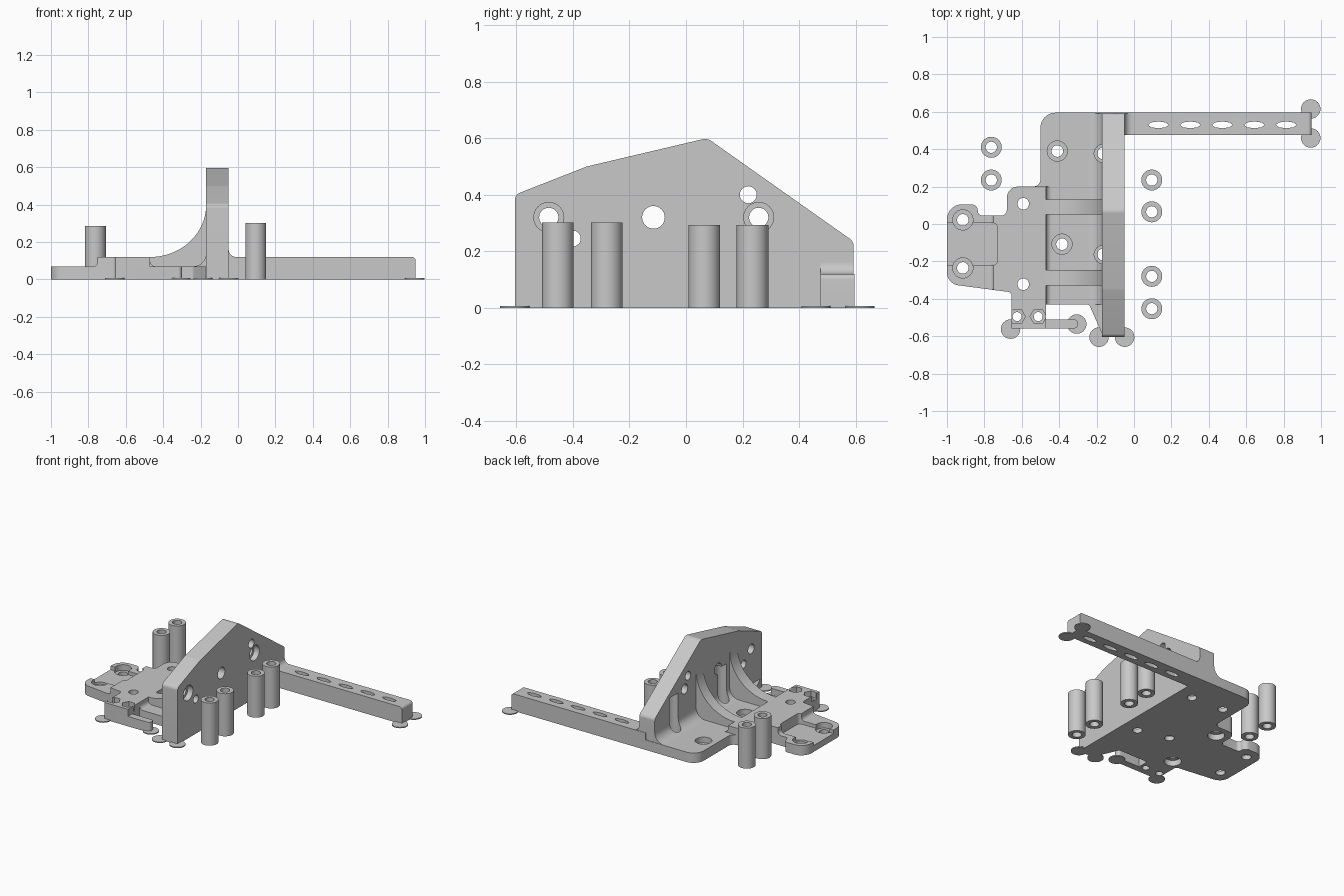
import bpy, bmesh, math
from mathutils import Vector

cube = bpy.data.objects.get("Cube")
if cube:
    bpy.data.objects.remove(cube, do_unlink=True)

grey = bpy.data.materials.new("plain grey")
grey.use_nodes = True
grey.diffuse_color = (0.58, 0.58, 0.58, 1)
grey.node_tree.nodes["Principled BSDF"].inputs["Base Color"].default_value = grey.diffuse_color


def rounded(corners, steps=8):
    """Outline from (u, v, radius) corners, each rounded by its radius."""
    out = []
    for i, (u, v, r) in enumerate(corners):
        p = Vector((u, v))
        if not r:
            out.append(p)
            continue
        a = (Vector(corners[i - 1][:2]) - p).normalized()
        b = (Vector(corners[(i + 1) % len(corners)][:2]) - p).normalized()
        half = a.angle(b) / 2
        centre = p + (a + b).normalized() * (r / math.sin(half))
        start = p + a * (r / math.tan(half)) - centre
        turn = start.angle_signed(p + b * (r / math.tan(half)) - centre)
        first = math.atan2(start.y, start.x)
        for k in range(steps + 1):
            t = first - turn * k / steps
            out.append(centre + Vector((math.cos(t), math.sin(t))) * r)
    return out


def circle(u, v, r, n=32, squash=1):
    return [(u + r * math.cos(math.tau * k / n), v + r * squash * math.sin(math.tau * k / n))
            for k in range(n)]


def prism(name, pts, axis, lo, hi):
    """Extrude a 2D outline along the given axis from lo to hi."""
    place = {"x": lambda p, w: (w, p[0], p[1]),
             "y": lambda p, w: (p[0], w, p[1]),
             "z": lambda p, w: (p[0], p[1], w)}[axis]
    bm = bmesh.new()
    rings = [[bm.verts.new(place(p, w)) for p in pts] for w in (lo, hi)]
    for ring in rings:
        bm.faces.new(ring)
    n = len(pts)
    for i in range(n):
        j = (i + 1) % n
        bm.faces.new((rings[0][i], rings[0][j], rings[1][j], rings[1][i]))
    bmesh.ops.recalc_face_normals(bm, faces=bm.faces)
    mesh = bpy.data.meshes.new(name)
    bm.to_mesh(mesh)
    bm.free()
    mesh.materials.append(grey)
    ob = bpy.data.objects.new(name, mesh)
    bpy.context.collection.objects.link(ob)
    return ob


def cove(name, u, v, r, side, lo, hi):
    """Concave fillet strip in the corner (u, v), reaching out to one side."""
    arc = [(u + side * r * (1 - math.cos(t)), v + r * (1 - math.sin(t)))
           for t in (math.pi / 2 * k / 8 for k in range(9))]
    # arc runs from the wall top (u, v + r) down to the floor (u + side * r, v)
    inner = u - side * 0.01
    return prism(name, arc + [(u + side * r, v - 0.01), (inner, v - 0.01), (inner, v + r)],
                 "y", lo, hi)


def cut(parts, cutters):
    """Subtract every cutter from every part."""
    for ob in parts:
        for c in cutters:
            mod = ob.modifiers.new("cut", "BOOLEAN")
            mod.operation, mod.solver, mod.object = "DIFFERENCE", "EXACT", c
    bpy.context.view_layer.update()
    deps = bpy.context.evaluated_depsgraph_get()
    for ob in parts:
        mesh = bpy.data.meshes.new_from_object(ob.evaluated_get(deps))
        ob.modifiers.clear()
        ob.data = mesh
    for c in cutters:
        bpy.data.objects.remove(c, do_unlink=True)


# Base plate with its rounded tab and the thin front strip
base = rounded([
    (-0.1, 0.595, 0), (-0.5, 0.595, 0.08), (-0.5, 0.2, 0.04), (-0.68, 0.2, 0.06),
    (-0.68, 0.045, 0.03), (-0.835, 0.045, 0.025), (-0.835, 0.105, 0.034),
    (-1, 0.105, 0.08), (-1, -0.32, 0.07), (-0.655, -0.365, 0.02), (-0.655, -0.558, 0),
    (-0.3, -0.558, 0.02), (-0.3, -0.51, 0.02), (-0.47, -0.51, 0), (-0.47, -0.43, 0),
    (-0.24, -0.43, 0.02), (-0.165, -0.6, 0), (-0.1, -0.6, 0)])
parts = [prism("base_plate", base, "z", 0, 0.07)]

# Raised block on the right of the base
block = rounded([
    (-0.47, 0.2, 0), (-0.68, 0.2, 0.06), (-0.68, 0.045, 0.03), (-0.75, 0.045, 0),
    (-0.75, -0.353, 0), (-0.655, -0.365, 0.02), (-0.655, -0.558, 0), (-0.47, -0.558, 0)])
parts.append(prism("raised_block", block, "z", 0, 0.12))

# Upright wall
wall = rounded([
    (-0.605, 0, 0), (-0.605, 0.4, 0.03), (-0.35, 0.5, 0.02), (0.075, 0.6, 0.04),
    (0.592, 0.235, 0.03), (0.592, 0, 0)])
parts.append(prism("upright_wall", wall, "x", -0.17, -0.05))

# Long slotted arm
arm = rounded([(-0.1, 0, 0), (0.95, 0, 0), (0.95, 0.12, 0.02), (-0.1, 0.12, 0)])
parts.append(prism("long_arm", arm, "y", 0.475, 0.595))

# Curved ribs bracing the wall
sweep = [(-0.47 + 0.3 * math.sin(t), 0.4 - 0.28 * math.cos(t))
         for t in (math.pi / 2 * k / 20 for k in range(21))]
for side, lo, hi in (("back", 0.05, 0.13), ("front", -0.33, -0.245)):
    parts.append(prism(side + "_rib", sweep + [(-0.12, 0.4), (-0.12, 0.02), (-0.47, 0.02)],
                       "y", lo, hi))

# Fillets between the levels
parts += [cove("wall_fillet", -0.17, 0.07, 0.07, -1, -0.43, 0.592),
          cove("arm_fillet", -0.05, 0.12, 0.04, 1, 0.475, 0.592),
          cove("block_fillet", -0.47, 0.07, 0.03, 1, -0.43, 0.2),
          cove("tab_fillet", -0.75, 0.07, 0.025, -1, -0.35, 0.045)]

# Holes and pockets
cutters = []


def hole(u, v, r, lo=-0.1, hi=0.2, axis="z", n=32, squash=1):
    cutters.append(prism("cutter", circle(u, v, r, n, squash), axis, lo, hi))


pocket = rounded([(-1.1, -0.22, 0), (-0.73, -0.22, 0.025), (-0.73, 0.005, 0.025), (-1.1, 0.005, 0)])
cutters.append(prism("cutter", pocket, "z", 0.045, 0.2))
for x, y in ((-0.41, 0.39), (-0.385, -0.108), (-0.915, 0.022), (-0.915, -0.235)):
    hole(x, y, 0.031)
    hole(x, y, 0.054, lo=0.03)
for y in (0.377, -0.163):  # screw wells running up into the wall
    hole(-0.165, y, 0.031)
    hole(-0.165, y, 0.048, lo=0.03, hi=0.32)
for y in (0.108, -0.322):
    hole(-0.592, y, 0.031)
    hole(-0.592, y, 0.055, hi=0.04)
for x in (-0.625, -0.512):
    hole(x, -0.495, 0.024)
    hole(x, -0.495, 0.044, lo=0.08, n=6)
for k in range(5):
    hole(0.13 + 0.171 * k, 0.53, 0.055, n=8, squash=0.33)
for y, z, r in ((-0.485, 0.32, 0.034), (-0.4, 0.245, 0.028), (-0.115, 0.32, 0.04),
                (0.22, 0.4, 0.03), (0.257, 0.32, 0.034)):
    hole(y, z, r, lo=-0.3, hi=0.05, axis="x")
for y in (-0.485, 0.257):
    hole(y, 0.32, 0.053, lo=-0.09, hi=0.05, axis="x")
cut(parts, cutters)

# Separate hollow posts
posts = []
for i, (x, y, h) in enumerate(((-0.763, 0.41, 0.287), (-0.763, 0.235, 0.287),
                               (0.095, 0.235, 0.293), (0.095, 0.065, 0.293),
                               (0.095, -0.28, 0.301), (0.095, -0.453, 0.301))):
    post = prism(f"post_{i + 1}", circle(x, y, 0.056), "z", 0, h)
    cut([post], [prism("cutter", circle(x, y, 0.03), "z", -0.1, 0.5)])
    posts.append(post)

# Thin round feet at the corners
feet = [prism(f"foot_disc_{i + 1}", circle(x, y, 0.052), "z", 0, 0.007)
        for i, (x, y) in enumerate(((-0.66, -0.562), (-0.306, -0.535), (-0.187, -0.605),
                                    (-0.05, -0.605), (0.945, 0.615), (0.945, 0.46)))]

# Smooth curved faces, keep sharp edges
for ob in parts + posts + feet:
    bpy.ops.object.select_all(action="DESELECT")
    ob.select_set(True)
    bpy.context.view_layer.objects.active = ob
    bpy.ops.object.shade_smooth_by_angle(angle=math.radians(30))
